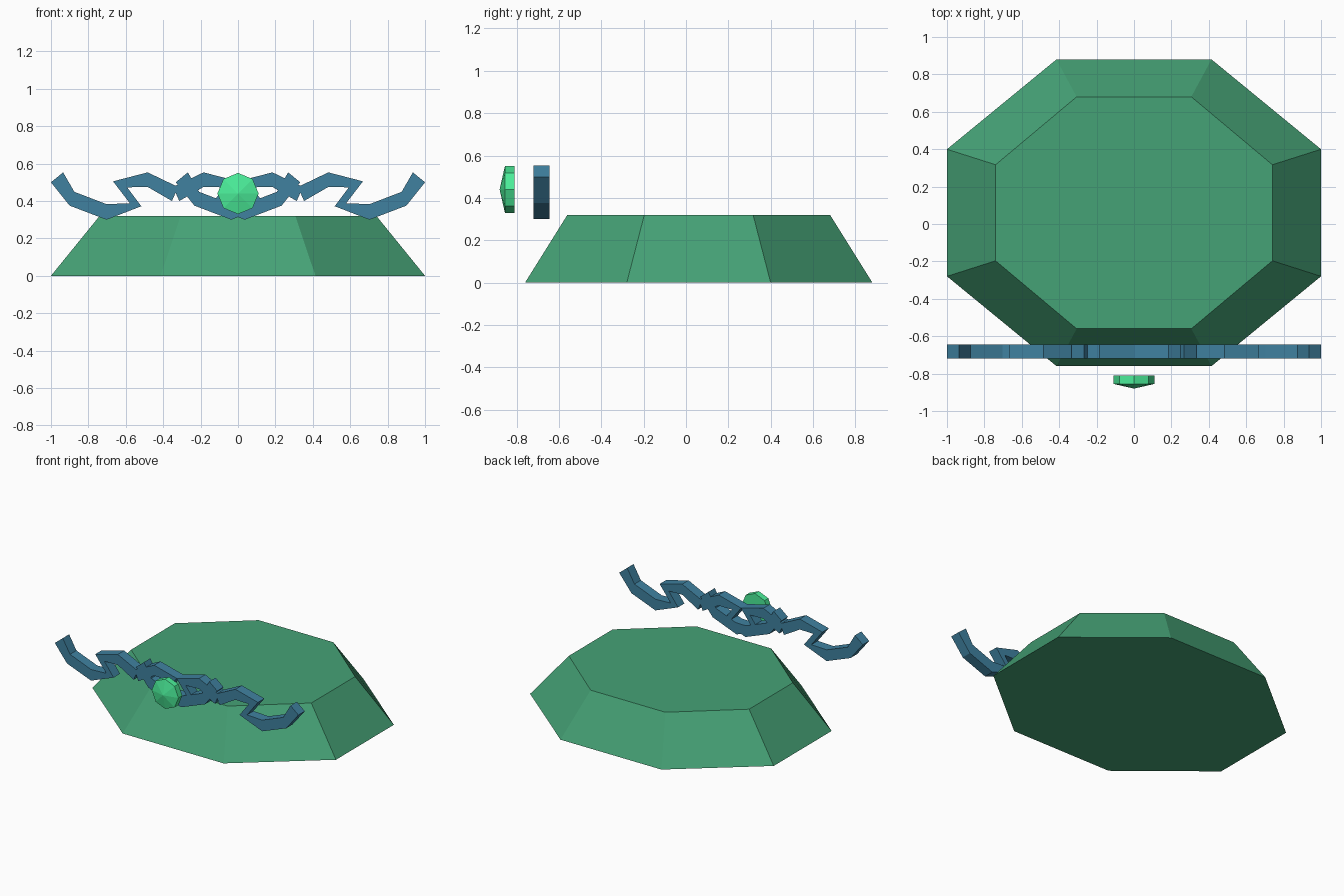
import bpy, bmesh
from math import cos, sin, pi

if "Cube" in bpy.data.objects:
    bpy.data.objects.remove(bpy.data.objects["Cube"])


def material(name, rgb):
    m = bpy.data.materials.new(name)
    m.diffuse_color = (*rgb, 1)
    m.use_nodes = True
    m.node_tree.nodes["Principled BSDF"].inputs["Base Color"].default_value = m.diffuse_color
    return m


def finish(name, bm, mat):
    bmesh.ops.recalc_face_normals(bm, faces=bm.faces)
    me = bpy.data.meshes.new(name)
    bm.to_mesh(me)
    bm.free()
    me.materials.append(mat)
    ob = bpy.data.objects.new(name, me)
    bpy.context.collection.objects.link(ob)
    return ob


def bridge(bm, a, b):
    for i in range(len(a)):
        j = (i + 1) % len(a)
        bm.faces.new((a[i], a[j], b[j], b[i]))


green = material("base_green", (0.06, 0.36, 0.18))
blue = material("scroll_blue", (0.05, 0.22, 0.35))
bright = material("gem_green", (0.07, 0.85, 0.32))

# Tapered octagonal base
bm = bmesh.new()
rings = []
for rx, ry, z in ((1.0, 0.82, 0.0), (0.74, 0.62, 0.32)):
    k = 1 / cos(pi / 8)
    angles = [pi / 8 + i * pi / 4 for i in range(8)]
    rings.append([bm.verts.new((rx * k * cos(a), 0.06 + ry * k * sin(a), z)) for a in angles])
bridge(bm, *rings)
for r in rings:
    bm.faces.new(r)
finish("octagonal_base", bm, green)

# Scroll ribbon: lower and upper edge of one S-shaped motif (x, z)
lower = [(-1, 0.5), (-0.9, 0.375), (-0.703, 0.3), (-0.517, 0.372),
         (-0.593, 0.473), (-0.483, 0.475), (-0.353, 0.4)]
upper = [(-0.935, 0.553), (-0.875, 0.449), (-0.703, 0.383), (-0.578, 0.388),
         (-0.668, 0.505), (-0.483, 0.553), (-0.32, 0.475)]


def scroll(name, shift, side):
    bm = bmesh.new()
    outline = lower + upper[::-1]
    front, back = ([bm.verts.new((side * (x + shift), y, z)) for x, z in outline]
                   for y in (-0.72, -0.645))
    bridge(bm, front, back)
    n = len(outline)
    for ring in (front, back):
        for i in range(len(lower) - 1):
            bm.faces.new((ring[i], ring[i + 1], ring[n - 2 - i], ring[n - 1 - i]))
    finish(name, bm, blue)


# Outer and overlapping inner scrolls, mirrored left and right
for side, label in ((1, "left"), (-1, "right")):
    scroll("outer_scroll_" + label, 0, side)
    scroll("inner_scroll_" + label, 0.667, side)

# Faceted gem with a shallow point to the front
bm = bmesh.new()
rings = [[bm.verts.new((0.11 * cos(i * pi / 4), y, 0.44 + 0.11 * sin(i * pi / 4)))
          for i in range(8)] for y in (-0.81, -0.855)]
bridge(bm, *rings)
bm.faces.new(rings[0])
tip = bm.verts.new((0, -0.88, 0.44))
for i in range(8):
    bm.faces.new((rings[1][i], rings[1][(i + 1) % 8], tip))
finish("gem", bm, bright)
